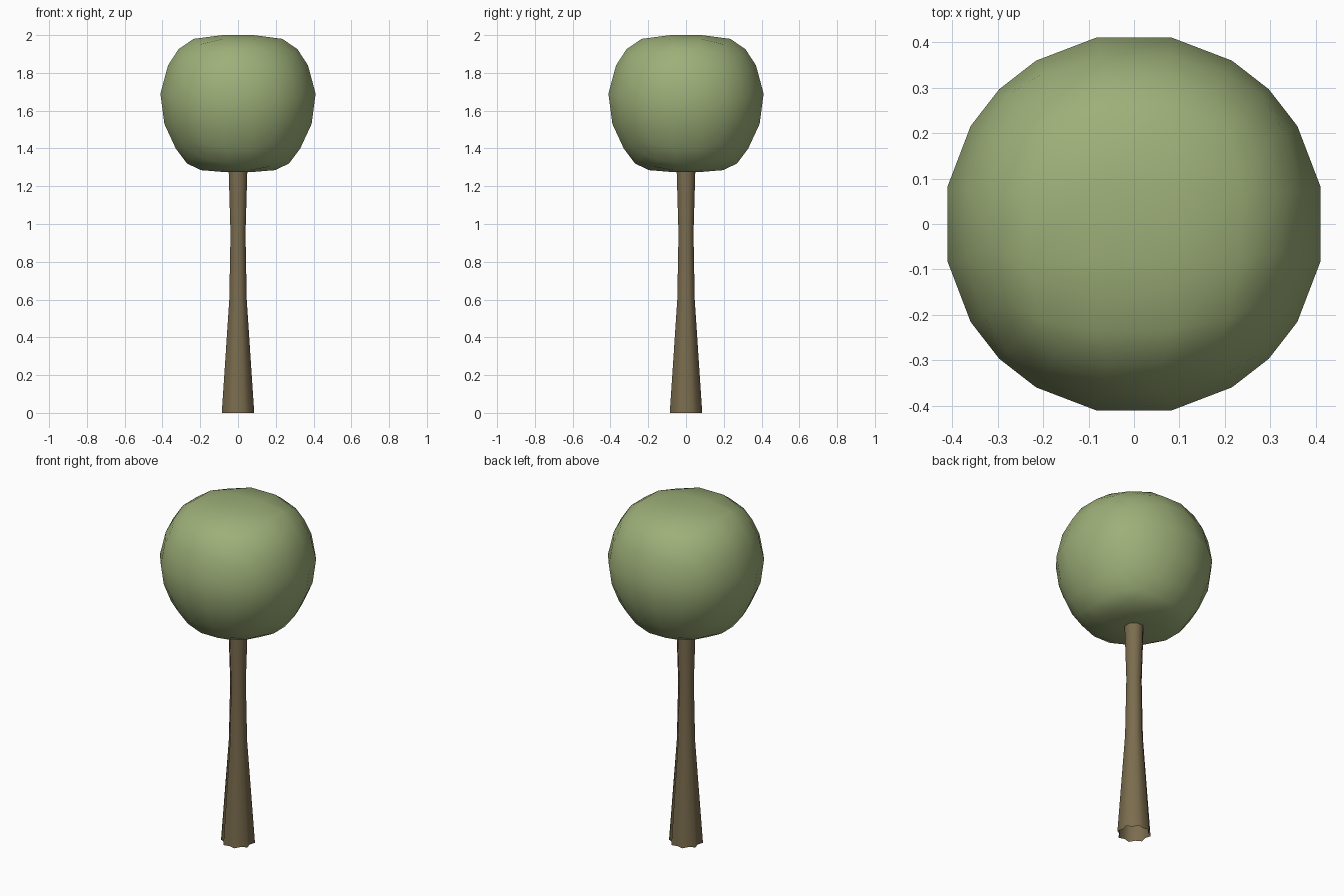
import bpy, bmesh, math

if "Cube" in bpy.data.objects:
    bpy.data.objects.remove(bpy.data.objects["Cube"])


def material(name, rgb):
    m = bpy.data.materials.new(name)
    m.diffuse_color = (*rgb, 1)
    m.use_nodes = True
    m.node_tree.nodes["Principled BSDF"].inputs["Base Color"].default_value = m.diffuse_color
    return m


def make_object(name, bm, mat):
    bmesh.ops.recalc_face_normals(bm, faces=bm.faces)
    for f in bm.faces:
        f.smooth = True
    mesh = bpy.data.meshes.new(name)
    bm.to_mesh(mesh)
    bm.free()
    mesh.materials.append(mat)
    ob = bpy.data.objects.new(name, mesh)
    bpy.context.collection.objects.link(ob)
    return ob


# unit-sphere height -> (real height, horizontal radius)
CROWN = [(-.962, 1.275, .375), (-.845, 1.285, .385), (-.70, 1.32, .385),
         (-.507, 1.40, .39), (-.192, 1.53, .405), (.192, 1.69, .427),
         (.507, 1.84, .438), (.70, 1.925, .45), (.845, 1.98, .463),
         (.962, 2.0, .43)]


def crown_at(u):
    u = max(CROWN[0][0], min(CROWN[-1][0], u))
    for (u0, z0, r0), (u1, z1, r1) in zip(CROWN, CROWN[1:]):
        if u <= u1:
            t = (u - u0) / (u1 - u0)
            return z0 + t * (z1 - z0), r0 + t * (r1 - r0)
    return CROWN[-1][1:]


# crown: gridded cube rounded to a ball, flattened on top and narrowed below
bm = bmesh.new()
bmesh.ops.create_cube(bm, size=2)
bmesh.ops.subdivide_edges(bm, edges=bm.edges[:], cuts=4, use_grid_fill=True)
for v in bm.verts:
    n = v.co.normalized()
    z, r = crown_at(n.z)
    v.co = (n.x * r, n.y * r, z)
make_object("crown", bm, material("leaf green", (.34, .43, .19)))

# trunk: fluted rings, flared at the root and slightly at the top, open ends
bm = bmesh.new()
SIDES = 16
rings = []
for z, r, groove in [(0, .093, .82), (.6, .050, .86), (.95, .043, .9), (1.3, .054, .92)]:
    ring = []
    for i in range(SIDES):
        a = math.tau * (i + 1) / SIDES
        rad = r if i % 2 == 0 else r * groove
        ring.append(bm.verts.new((rad * math.cos(a), rad * math.sin(a), z)))
    rings.append(ring)
for lo, hi in zip(rings, rings[1:]):
    for i in range(SIDES):
        j = (i + 1) % SIDES
        bm.faces.new((lo[i], lo[j], hi[j], hi[i]))
make_object("trunk", bm, material("bark brown", (.195, .15, .076)))
